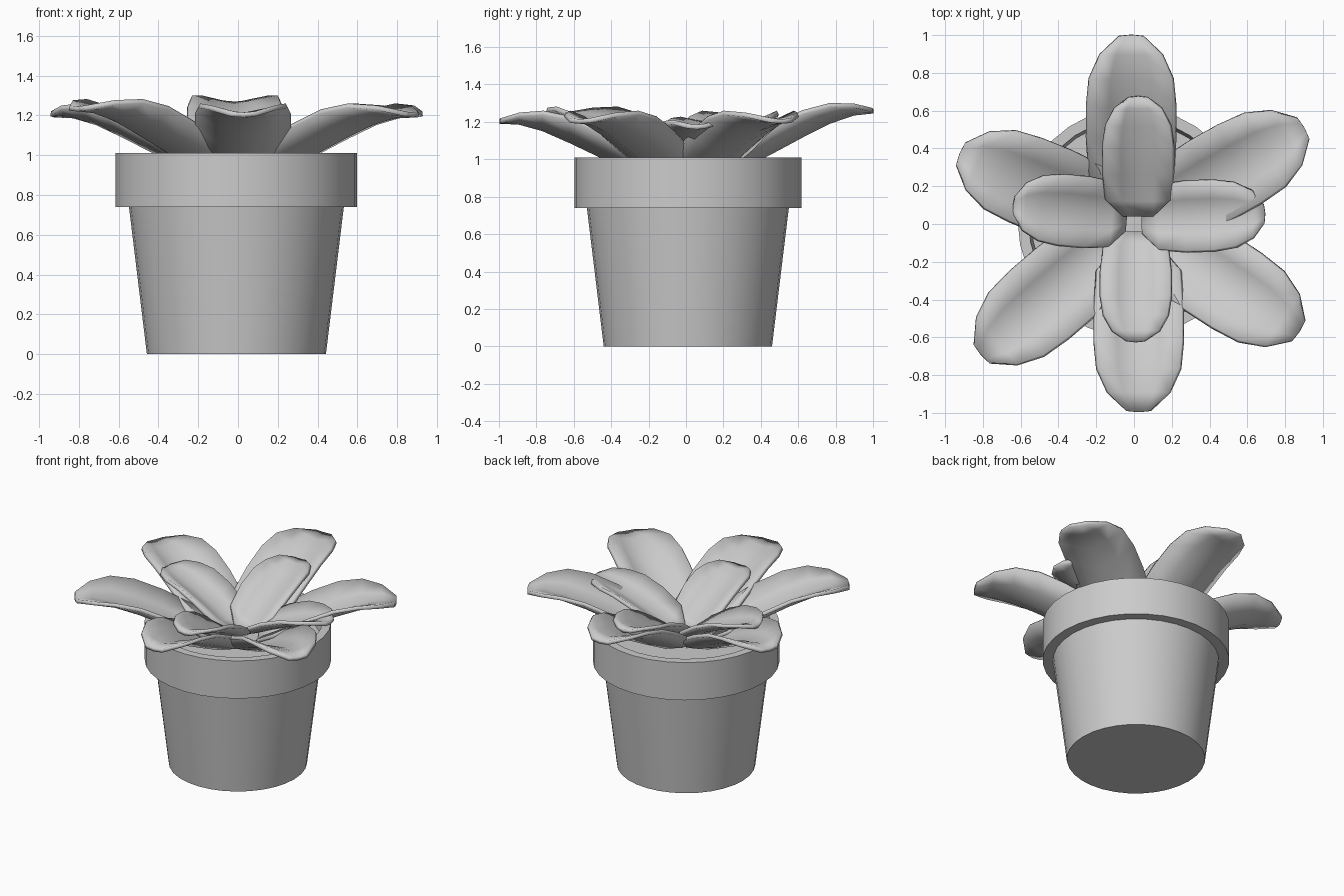
import bpy, bmesh, math

if "Cube" in bpy.data.objects:
    bpy.data.objects.remove(bpy.data.objects["Cube"])


def finish(name, bm, angle=40):
    bmesh.ops.recalc_face_normals(bm, faces=bm.faces)
    me = bpy.data.meshes.new(name)
    bm.to_mesh(me)
    bm.free()
    ob = bpy.data.objects.new(name, me)
    bpy.context.collection.objects.link(ob)
    bpy.ops.object.select_all(action='DESELECT')
    bpy.context.view_layer.objects.active = ob
    ob.select_set(True)
    bpy.ops.object.shade_smooth_by_angle(angle=math.radians(angle))
    return ob


def lathe(name, profile, sides=32, center=(-0.008, 0.01)):
    bm = bmesh.new()
    rings = []
    for r, z in profile:
        rings.append([bm.verts.new((center[0] + r * math.cos(2 * math.pi * i / sides),
                                    center[1] + r * math.sin(2 * math.pi * i / sides), z))
                      for i in range(sides)])
    for a, b in zip(rings, rings[1:]):
        for i in range(sides):
            j = (i + 1) % sides
            bm.faces.new((a[i], a[j], b[j], b[i]))
    bm.faces.new(rings[0])
    bm.faces.new(rings[-1])
    return finish(name, bm)


# pot with overhanging rim; the last ring closes as the soil surface
lathe("pot", [(0.45, 0), (0.54, 0.74), (0.607, 0.74), (0.607, 1.01),
              (0.55, 1.01), (0.535, 0.9)])

# leaf stations: distance, half width, keel height, rise of the edges
OUTER = [(0.13, 0.12, 0.90, 0.05), (0.24, 0.215, 0.935, 0.10), (0.45, 0.228, 1.03, 0.125),
         (0.62, 0.228, 1.11, 0.12), (0.77, 0.215, 1.175, 0.085), (0.90, 0.16, 1.21, 0.04),
         (1.00, 0.06, 1.215, 0.005)]
INNER = [(0.04, 0.08, 0.95, 0.03), (0.12, 0.165, 0.98, 0.07), (0.26, 0.18, 1.045, 0.09),
         (0.40, 0.18, 1.10, 0.09), (0.51, 0.165, 1.145, 0.06), (0.60, 0.12, 1.18, 0.03),
         (0.66, 0.045, 1.185, 0.005)]
ACROSS = (-1, -0.5, 0, 0.5, 1)


def leaf(name, stations, angle, length, side=0.0, lift=0.0):
    """Curved, V-folded leaf pointing along angle, with its tip at length."""
    a = math.radians(angle)
    u, v = (math.cos(a), math.sin(a)), (-math.sin(a), math.cos(a))
    s0, s1 = stations[0][0], stations[-1][0]
    bm = bmesh.new()
    rows = []
    for s, w, z, rise in stations:
        f = (s - s0) / (s1 - s0)
        d = s0 + f * (length - s0)
        row = []
        for t in ACROSS:
            k = t * w + side
            bulge = 0.02 * (1 - abs(t)) * (f > 0.95)  # slightly pointed tip
            row.append(bm.verts.new((u[0] * (d + bulge * 0.3) + v[0] * k,
                                     u[1] * (d + bulge * 0.3) + v[1] * k,
                                     z + rise * abs(t) ** 1.4 + lift * f)))
        rows.append(row)
    for p, q in zip(rows, rows[1:]):
        for i in range(len(ACROSS) - 1):
            bm.faces.new((p[i], q[i], q[i + 1], p[i + 1]))
    ob = finish(name, bm)
    m = ob.modifiers.new("thickness", 'SOLIDIFY')
    m.thickness = 0.025
    m.offset = -1
    return ob


# six large outer leaves: angle, tip distance, sideways shift, lift
for i, (ang, ln, side, lift) in enumerate([
        (90, 0.995, 0.015, 0.055), (29.5, 1.03, 0, 0), (-33, 1.04, 0, 0),
        (-90, 0.99, 0.025, 0), (220.5, 1.06, 0, 0.03), (158, 0.99, 0, 0)]):
    leaf(f"outer_leaf_{i + 1}", OUTER, ang, ln, side, lift)

# four smaller inner leaves
for i, (ang, ln, side, lift) in enumerate([
        (90, 0.67, -0.022, 0.03), (2, 0.69, 0.03, 0.0),
        (-90, 0.62, 0.01, 0), (175, 0.64, -0.04, 0.02)]):
    leaf(f"inner_leaf_{i + 1}", INNER, ang, ln, side, lift)
